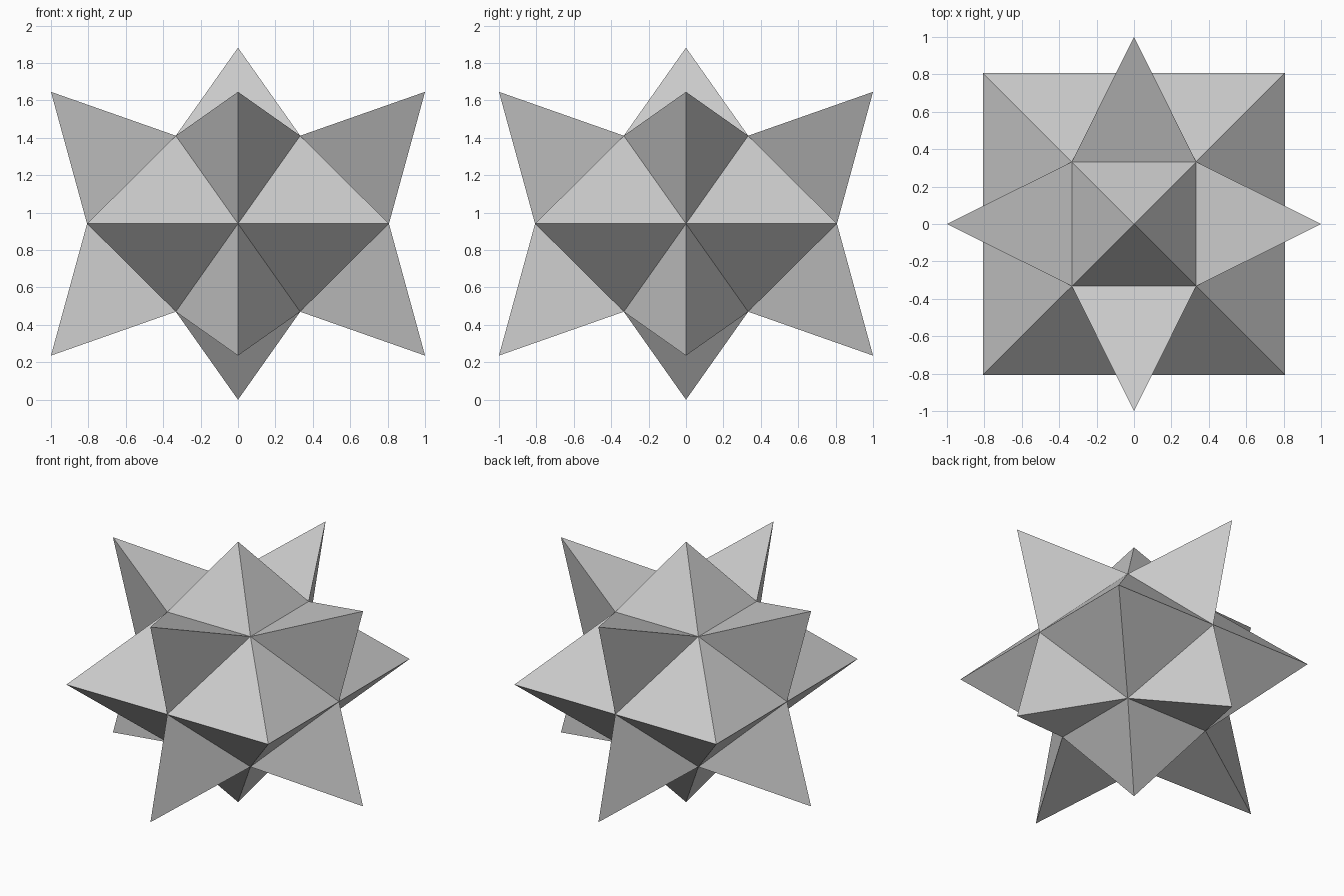
import bpy, bmesh

if "Cube" in bpy.data.objects:
    bpy.data.objects.remove(bpy.data.objects["Cube"])

A, H, M = 0.3325, 0.4705, 0.807   # cap half-width, cap height, waist radius
ZC = 2 * H                        # centre height
bm = bmesh.new()
cache = {}


def vert(x, y, z):
    key = (round(x, 4), round(y, 4), round(z, 4))
    if key not in cache:
        cache[key] = bm.verts.new((x, y, z + ZC))
    return cache[key]


def spike(tip, ring, quarter):
    """Pyramid sides from a ring to a tip, turned by quarter turns about z."""
    def turn(p):
        x, y, z = p
        for _ in range(quarter):
            x, y = -y, x
        return vert(x, y, z)
    t, r = turn(tip), [turn(p) for p in ring]
    for i in range(len(r)):
        bm.faces.new((t, r[i], r[(i + 1) % len(r)]))


# top and bottom four-sided spikes
for s in (1, -1):
    spike((0, 0, s * 2 * H), [(A, A, s * H), (-A, A, s * H), (-A, -A, s * H), (A, -A, s * H)], 0)

for q in range(4):
    # waist corner spikes
    spike((M, M, 0), [(M, 0, 0), (A, A, H), (0, M, 0), (A, A, -H)], q)
    # long three-sided spikes, upper and lower
    for s in (1, -1):
        spike((1, 0, s * 0.705), [(A, -A, s * H), (M, 0, 0), (A, A, s * H)], q)

bmesh.ops.recalc_face_normals(bm, faces=bm.faces)
mesh = bpy.data.meshes.new("spiked_star")
bm.to_mesh(mesh)
bm.free()
bpy.context.collection.objects.link(bpy.data.objects.new("spiked_star", mesh))
